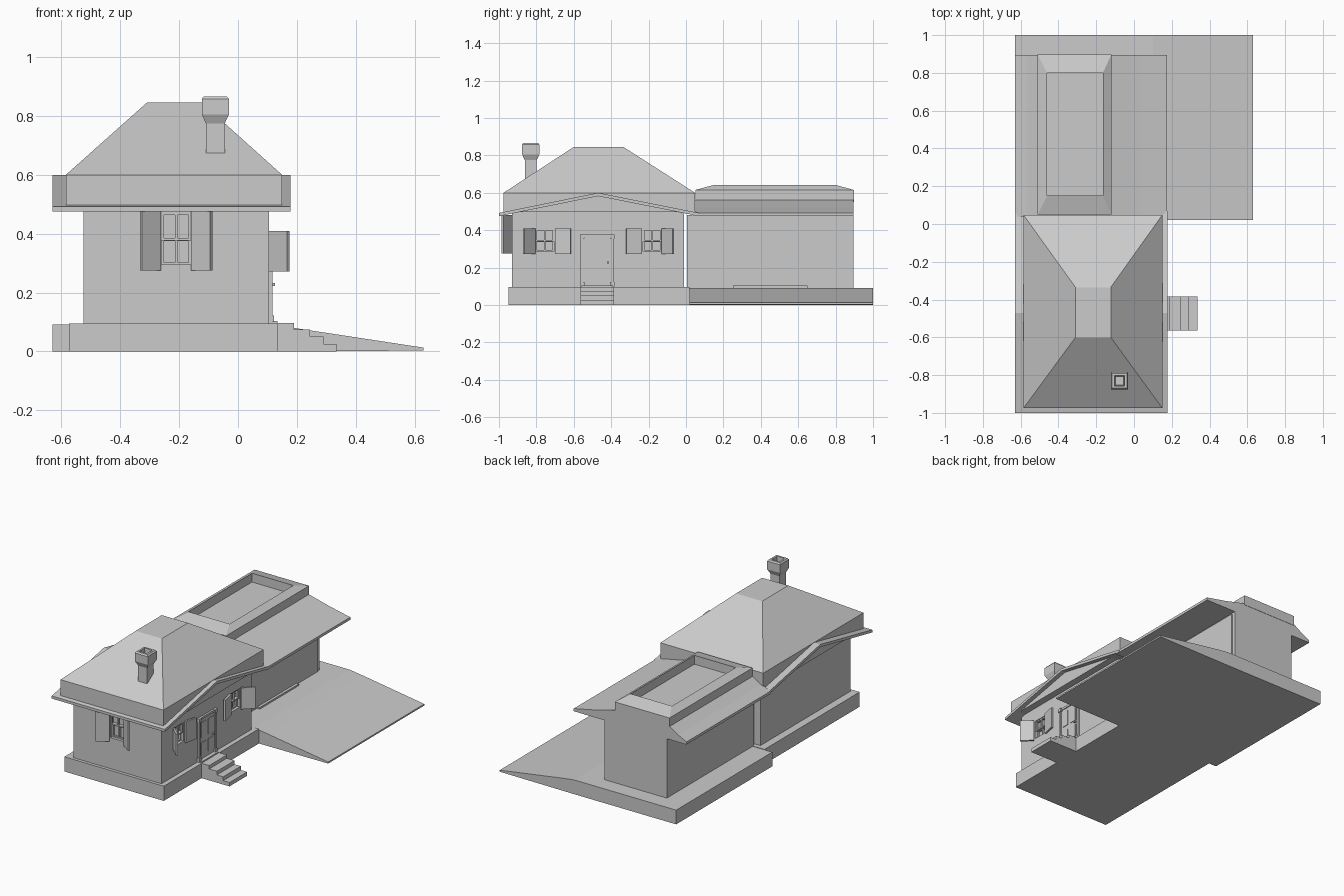
import bpy, bmesh
from math import radians
from mathutils import Matrix, Vector

if "Cube" in bpy.data.objects:
    bpy.data.objects.remove(bpy.data.objects["Cube"])


def make(name, verts, faces, mat=None):
    bm = bmesh.new()
    vs = [bm.verts.new(mat @ Vector(v) if mat else v) for v in verts]
    for f in faces:
        bm.faces.new([vs[i] for i in f])
    bmesh.ops.recalc_face_normals(bm, faces=bm.faces[:])
    me = bpy.data.meshes.new(name)
    bm.to_mesh(me)
    bm.free()
    ob = bpy.data.objects.new(name, me)
    bpy.context.collection.objects.link(ob)
    return ob


def loft(name, rings, mat=None):
    """Stack of rectangles (x0, x1, y0, y1, z), capped at both ends."""
    verts, faces = [], []
    for x0, x1, y0, y1, z in rings:
        verts += [(x0, y0, z), (x1, y0, z), (x1, y1, z), (x0, y1, z)]
    for r in range(len(rings) - 1):
        for i in range(4):
            j = (i + 1) % 4
            faces.append((4 * r + i, 4 * r + j, 4 * r + 4 + j, 4 * r + 4 + i))
    n = len(verts)
    faces += [(3, 2, 1, 0), (n - 4, n - 3, n - 2, n - 1)]
    return make(name, verts, faces, mat)


def box(name, x0, x1, y0, y1, z0, z1, mat=None):
    return loft(name, [(x0, x1, y0, y1, z0), (x0, x1, y0, y1, z1)], mat)


def prism(name, profile, axis, a, b):
    """Extrude a profile along x (profile = y, z) or along y (profile = x, z)."""
    n = len(profile)
    place = (lambda p, t: (t, p[0], p[1])) if axis == 'x' else (lambda p, t: (p[0], t, p[1]))
    verts = [place(p, t) for t in (a, b) for p in profile]
    faces = [tuple(range(n)), tuple(range(n, 2 * n))]
    faces += [(i, (i + 1) % n, n + (i + 1) % n, n + i) for i in range(n)]
    return make(name, verts, faces)


# Foundations, driveway and steps
box("house_foundation", -0.575, 0.135, -0.95, 0.02, 0, 0.095)
box("garage_foundation", -0.63, 0.10, 0.02, 1.0, 0, 0.092)
prism("driveway_ramp", [(0.10, 0), (0.63, 0.003), (0.63, 0.013), (0.19, 0.08), (0.10, 0.092)],
      'y', 0.02, 1.0)
prism("front_steps", [(0.13, 0), (0.335, 0), (0.335, 0.025), (0.29, 0.025), (0.29, 0.05),
                      (0.245, 0.05), (0.245, 0.074), (0.19, 0.074), (0.19, 0.096), (0.13, 0.096)],
      'y', -0.565, -0.385)

# House walls with gabled sides
walls = prism("house_walls", [(-0.93, 0.09), (-0.01, 0.09), (-0.01, 0.49), (-0.47, 0.585), (-0.93, 0.49)],
              'x', -0.525, 0.105)

# Shallow gable roof and the hipped roof above it
prism("gable_roof", [(-1.0, 0.475), (-0.47, 0.582), (0.07, 0.475), (0.07, 0.492),
                     (-0.47, 0.6), (-1.0, 0.492)], 'x', -0.63, 0.178)
loft("hipped_roof", [(-0.585, 0.15, -0.975, 0.048, 0.496), (-0.585, 0.15, -0.975, 0.048, 0.6),
                     (-0.31, -0.123, -0.6, -0.335, 0.845)])


def square(h, z):
    return (-0.077 - h, -0.077 + h, -0.83 - h, -0.83 + h, z)


# Hollow chimney with flared cap
loft("chimney", [square(0.032, 0.66), square(0.032, 0.775), square(0.046, 0.805),
                 square(0.046, 0.858), square(0.039, 0.867), square(0.027, 0.867), square(0.022, 0.79)])

# Garage walls, low roof and raised roof rim
box("garage_walls", -0.49, -0.045, 0.005, 0.895, 0.088, 0.48)
box("garage_door", -0.045, -0.037, 0.03, 0.87, 0.095, 0.465)
box("garage_door_sill", -0.04, -0.02, 0.25, 0.65, 0.09, 0.103)
prism("garage_roof", [(-0.63, 0.475), (0.175, 0.475), (0.175, 0.492), (0.03, 0.522), (-0.12, 0.56),
                      (-0.51, 0.56), (-0.57, 0.522), (-0.63, 0.492)], 'y', 0.04, 0.895)
outer, inner = (-0.51, -0.12, 0.05, 0.897), (-0.46, -0.165, 0.15, 0.80)
loft("garage_roof_rim", [outer + (0.55,), outer + (0.615,), inner + (0.642,), inner + (0.585,)])


def window(tag, mat, w, z0, z1, s0, s1, shutter_w, angles):
    """Sash window; local x runs along the wall, local -y points outwards."""
    h, zm = w / 2, (z0 + z1) / 2
    cutter = box("cutter", -h, h, -0.05, 0.04, z0, z1, mat)
    mod = walls.modifiers.new("opening", 'BOOLEAN')
    mod.object, mod.solver = cutter, 'EXACT'
    bpy.context.view_layer.objects.active = walls
    bpy.ops.object.modifier_apply(modifier=mod.name)
    bpy.data.objects.remove(cutter)
    box(tag + "_pane", -h, h, 0.03, 0.035, z0, z1, mat)
    # upper sash sits in front of the lower sash
    for part, a, b, d in (("upper", zm - 0.006, z1, 0.005), ("lower", z0, zm, 0.018)):
        name, t = tag + "_" + part, 0.008
        for x in (-h, -t / 2, h - t):
            box(name + "_bar", x, x + t, d, d + 0.012, a, b, mat)
        for z in (a, b - t):
            box(name + "_rail", -h, h, d, d + 0.012, z, z + t, mat)
    # shutters swing out from their hinges
    for side, ang in zip((-1, 1), angles):
        m = mat @ Matrix.Translation((side * (h + 0.008), 0, 0)) @ Matrix.Rotation(-side * radians(ang), 4, 'Z')
        x0, x1 = sorted((0, side * shutter_w))
        box(tag + "_shutter", x0, x1, -0.012, 0, s0, s1, m)


def right_wall(y):
    return Matrix.Translation((0.105, y, 0)) @ Matrix.Rotation(radians(90), 4, 'Z')


window("front_window", Matrix.Translation((-0.21, -0.93, 0)), 0.10, 0.295, 0.472, 0.275, 0.48, 0.08, (36, 36))
window("side_window_front", right_wall(-0.755), 0.10, 0.285, 0.405, 0.272, 0.41, 0.085, (46, 12))
window("side_window_back", right_wall(-0.18), 0.10, 0.285, 0.405, 0.272, 0.41, 0.085, (12, 46))

# Front door with frame, corner blocks, panels, knob and sill
D = right_wall(-0.475)
box("door", -0.08, 0.08, -0.006, 0.01, 0.096, 0.365, D)
for s in (-1, 1):
    x0, x1 = sorted((s * 0.076, s * 0.09))
    box("door_jamb", x0, x1, -0.012, 0.0, 0.096, 0.375, D)
    c = s * 0.08
    for z in (0.1, 0.355):
        box("door_corner_block", c - 0.012, c + 0.012, -0.018, 0, z, z + 0.022, D)
    for z0, z1 in ((0.13, 0.21), (0.24, 0.34)):
        box("door_panel", min(s * 0.012, s * 0.06), max(s * 0.012, s * 0.06), -0.01, 0, z0, z1, D)
box("door_lintel", -0.09, 0.09, -0.012, 0.0, 0.362, 0.376, D)
box("door_sill", -0.085, 0.085, -0.03, 0, 0.094, 0.104, D)
box("door_knob", 0.053, 0.062, -0.02, 0, 0.222, 0.232, D)
